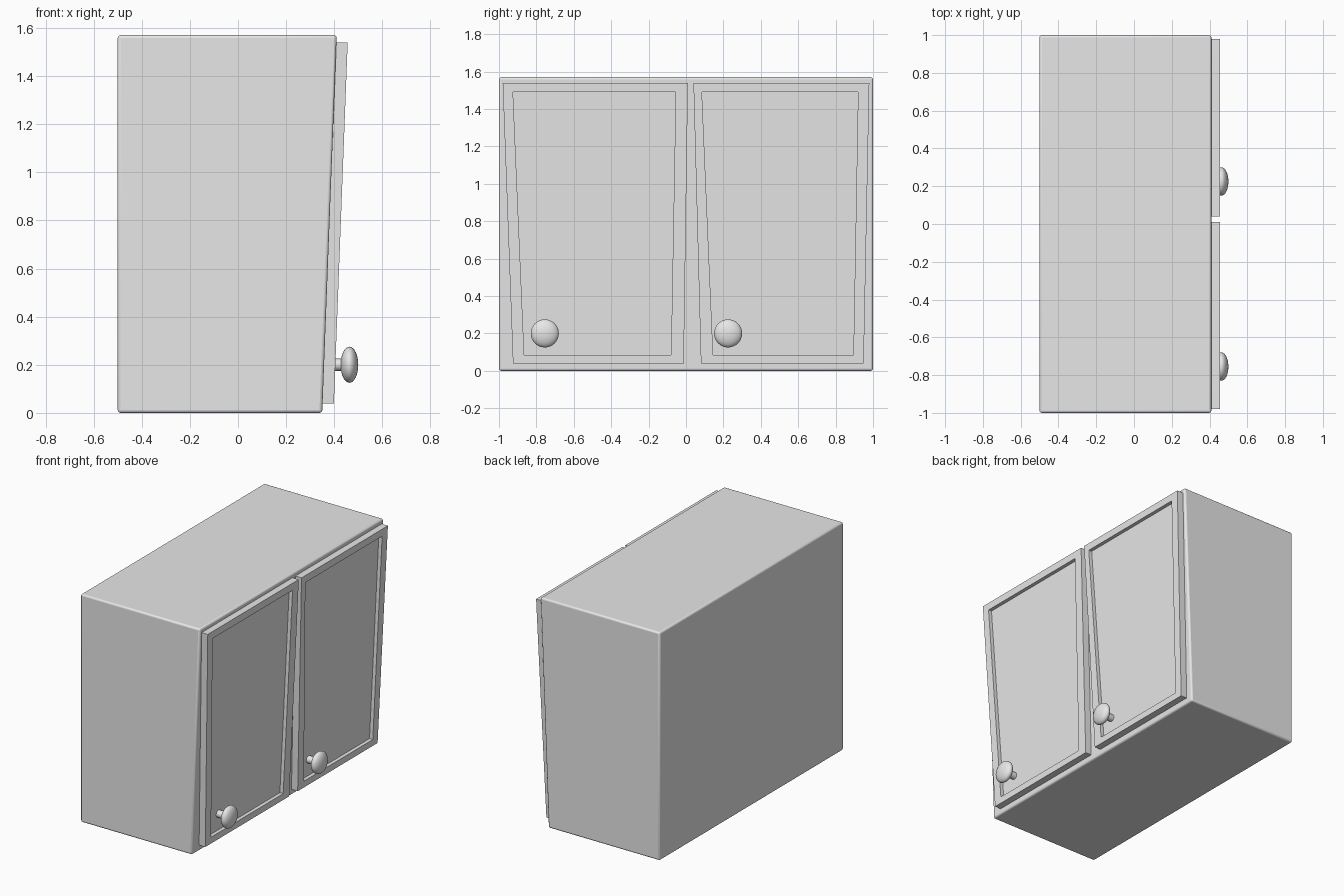
import bpy
import bmesh
import math
from mathutils import Vector

cube = bpy.data.objects.get("Cube")
if cube:
    bpy.data.objects.remove(cube, do_unlink=True)

HEIGHT = 1.57
DOOR_THICKNESS = 0.047
PANEL_DEPTH = 0.025

grey = bpy.data.materials.new("plain grey")
grey.use_nodes = True
grey.diffuse_color = (0.8, 0.8, 0.8, 1)
grey.node_tree.nodes["Principled BSDF"].inputs["Base Color"].default_value = grey.diffuse_color


def front_x(z):
    """Position of the leaning front face at height z."""
    return 0.35 + 0.06 * z / HEIGHT


def loft(name, rings):
    """Join matching rings of points with quads and cap both ends."""
    bm = bmesh.new()
    loops = [[bm.verts.new(p) for p in ring] for ring in rings]
    for a, b in zip(loops, loops[1:]):
        n = len(a)
        for i in range(n):
            j = (i + 1) % n
            bm.faces.new((a[i], a[j], b[j], b[i]))
    bm.faces.new(list(reversed(loops[0])))
    bm.faces.new(loops[-1])
    bmesh.ops.recalc_face_normals(bm, faces=bm.faces)
    mesh = bpy.data.meshes.new(name)
    bm.to_mesh(mesh)
    bm.free()
    mesh.materials.append(grey)
    obj = bpy.data.objects.new(name, mesh)
    bpy.context.collection.objects.link(obj)
    return obj


def smooth(obj, angle=40):
    bpy.ops.object.select_all(action="DESELECT")
    obj.select_set(True)
    bpy.context.view_layer.objects.active = obj
    bpy.ops.object.shade_smooth_by_angle(angle=math.radians(angle))


# Cabinet body with a leaning front and softened edges
body = loft("cabinet_body", [
    [(-0.5, y, 0), (front_x(0), y, 0), (front_x(HEIGHT), y, HEIGHT), (-0.5, y, HEIGHT)]
    for y in (-1, 1)])
bevel = body.modifiers.new("soft edges", "BEVEL")
bevel.width = 0.012
bevel.segments = 3
smooth(body)


# Tapered doors, each with a sunken panel
def door(name, outer, inner):
    def ring(corners, offset):
        top_a, top_b, low_a, low_b, top, low = corners
        points = ((low_a, low), (low_b, low), (top_b, top), (top_a, top))
        return [(front_x(z) + offset, y, z) for y, z in points]
    return loft(name, [ring(outer, -0.002), ring(outer, DOOR_THICKNESS),
                       ring(inner, DOOR_THICKNESS),
                       ring(inner, DOOR_THICKNESS - PANEL_DEPTH)])


door("right_door", (-0.98, 0.01, -0.925, -0.012, 1.54, 0.04),
     (-0.925, -0.055, -0.865, -0.08, 1.49, 0.085))
door("left_door", (0.04, 0.98, 0.08, 0.95, 1.54, 0.04),
     (0.085, 0.92, 0.145, 0.895, 1.49, 0.085))


# Round knobs: a flattened ball on a short stem
def knob(side, y, z=0.2):
    bpy.ops.mesh.primitive_cylinder_add(
        vertices=24, radius=0.025, depth=0.09,
        location=(0.405, y, z), rotation=(0, math.pi / 2, 0))
    stem = bpy.context.object
    stem.name = side + "_knob_stem"
    bpy.ops.mesh.primitive_uv_sphere_add(
        segments=32, ring_count=16, radius=0.075,
        location=(0.463, y, z), rotation=(0, math.pi / 2, 0))
    head = bpy.context.object
    head.name = side + "_knob_head"
    head.scale = Vector((1, 1, 0.49))
    for part in (stem, head):
        part.data.materials.append(grey)
        smooth(part)


knob("right", -0.755)
knob("left", 0.225)
